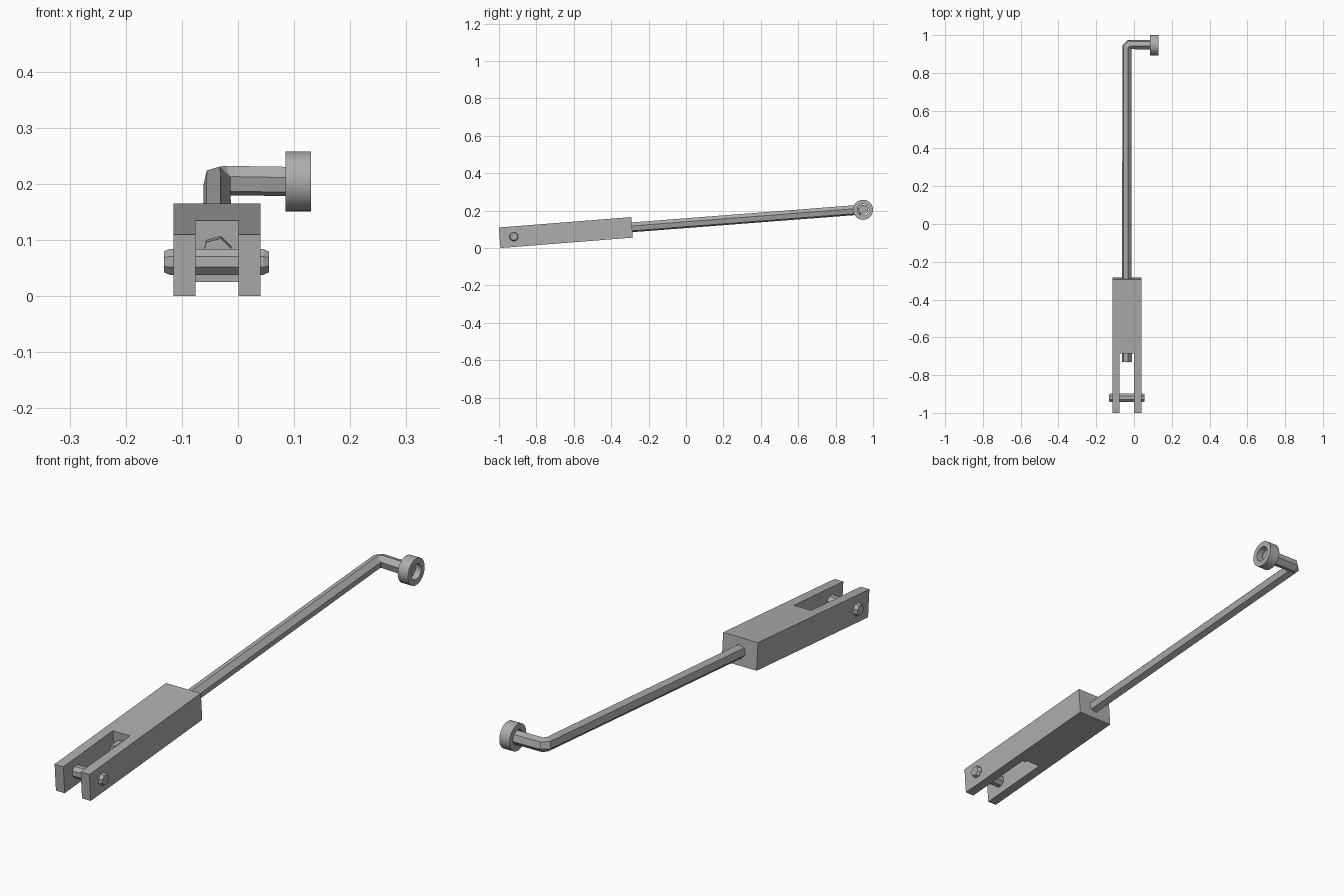
import bpy, bmesh, math
from mathutils import Vector, Matrix

if "Cube" in bpy.data.objects:
    bpy.data.objects.remove(bpy.data.objects["Cube"], do_unlink=True)

steel = bpy.data.materials.new("grey_steel")
steel.use_nodes = True
GREY = (0.42, 0.42, 0.42, 1)
steel.diffuse_color = GREY
steel.node_tree.nodes["Principled BSDF"].inputs["Base Color"].default_value = GREY


def add(name, bm, smooth=None):
    bmesh.ops.recalc_face_normals(bm, faces=bm.faces[:])
    mesh = bpy.data.meshes.new(name)
    bm.to_mesh(mesh)
    bm.free()
    mesh.materials.append(steel)
    obj = bpy.data.objects.new(name, mesh)
    bpy.context.collection.objects.link(obj)
    if smooth:
        bpy.ops.object.select_all(action='DESELECT')
        obj.select_set(True)
        bpy.context.view_layer.objects.active = obj
        bpy.ops.object.shade_smooth_by_angle(angle=math.radians(smooth))
    return obj


def skin(bm, rings, closed=False):
    """Join rings of points with quads; cap the ends unless closed."""
    loops = [[bm.verts.new(p) for p in ring] for ring in rings]
    pairs = list(zip(loops, loops[1:]))
    if closed:
        pairs.append((loops[-1], loops[0]))
    else:
        bm.faces.new(loops[0])
        bm.faces.new(loops[-1])
    for a, b in pairs:
        for i in range(len(a)):
            j = (i + 1) % len(a)
            bm.faces.new((a[i], a[j], b[j], b[i]))


def lathe_x(profile, sides, y, z, closed=False, turn=0):
    """Revolve (x, radius) pairs around an axis along x."""
    bm = bmesh.new()
    angles = [turn + 2 * math.pi * i / sides for i in range(sides)]
    skin(bm, [[(x, y + r * math.cos(a), z + r * math.sin(a)) for a in angles]
              for x, r in profile], closed)
    return bm


TILT = Matrix.Rotation(math.radians(4.5), 4, 'X')
MID = -0.0375      # x of the clevis and rod
HEIGHT = 0.11

# Clevis: fork outline extruded upward, then tilted
LENGTH, SLOT, HALF, GAP = 0.71, 0.315, 0.0775, 0.0385
right_side = [(GAP, SLOT), (GAP, 0), (HALF, 0), (HALF, LENGTH)]
outline = right_side + [(-x, y) for x, y in reversed(right_side)]
bm = bmesh.new()
skin(bm, [[(x, y, z) for x, y in outline] for z in (0, HEIGHT)])
place = Matrix.Translation((MID, -0.992, 0)) @ TILT
bm.transform(place)
clevis = add("clevis", bm)

# Shallow bore at the back of the clevis
bm = bmesh.new()
bmesh.ops.create_cone(bm, cap_ends=True, segments=20, radius1=0.033, radius2=0.033, depth=0.08)
bm.transform(place @ Matrix.Translation((0, LENGTH, HEIGHT / 2)) @ Matrix.Rotation(math.pi / 2, 4, 'X'))
cutter = add("bore_cutter", bm)
cutter.hide_render = True
cutter.hide_set(True)
cutter.display_type = 'WIRE'
bore = clevis.modifiers.new("bore", 'BOOLEAN')
bore.operation = 'DIFFERENCE'
bore.object = cutter
bore.solver = 'EXACT'

# Cross pin with chamfered ends
add("cross_pin", lathe_x([(-0.132, 0.02), (-0.122, 0.025), (0.045, 0.025), (0.055, 0.02)],
                         8, -0.92, 0.061, turn=math.pi / 8))

# Bent six-sided rod swept along its path
path = [Vector(p) for p in ((MID, -0.73, 0.077), (MID, 0.936, 0.205),
                            (MID + 0.014, 0.95, 0.206), (0.108, 0.948, 0.204))]
steps = [(b - a).normalized() for a, b in zip(path, path[1:])]
tangents = [steps[0]] + [(a + b).normalized() for a, b in zip(steps, steps[1:])] + [steps[-1]]
rings = []
for p, t in zip(path, tangents):
    side = t.cross(Vector((0, 0, 1))).normalized()
    up = side.cross(t)
    rings.append([p + 0.027 * (side * math.cos(a) + up * math.sin(a))
                  for a in (math.radians(15 + 60 * i) for i in range(6))])
bm = bmesh.new()
skin(bm, rings)
add("bent_rod", bm)

# Collar on the end of the rod
add("end_collar", lathe_x([(0.085, 0.0535), (0.13, 0.0535), (0.13, 0.031), (0.085, 0.031)],
                          32, 0.9465, 0.2045, closed=True), smooth=35)
